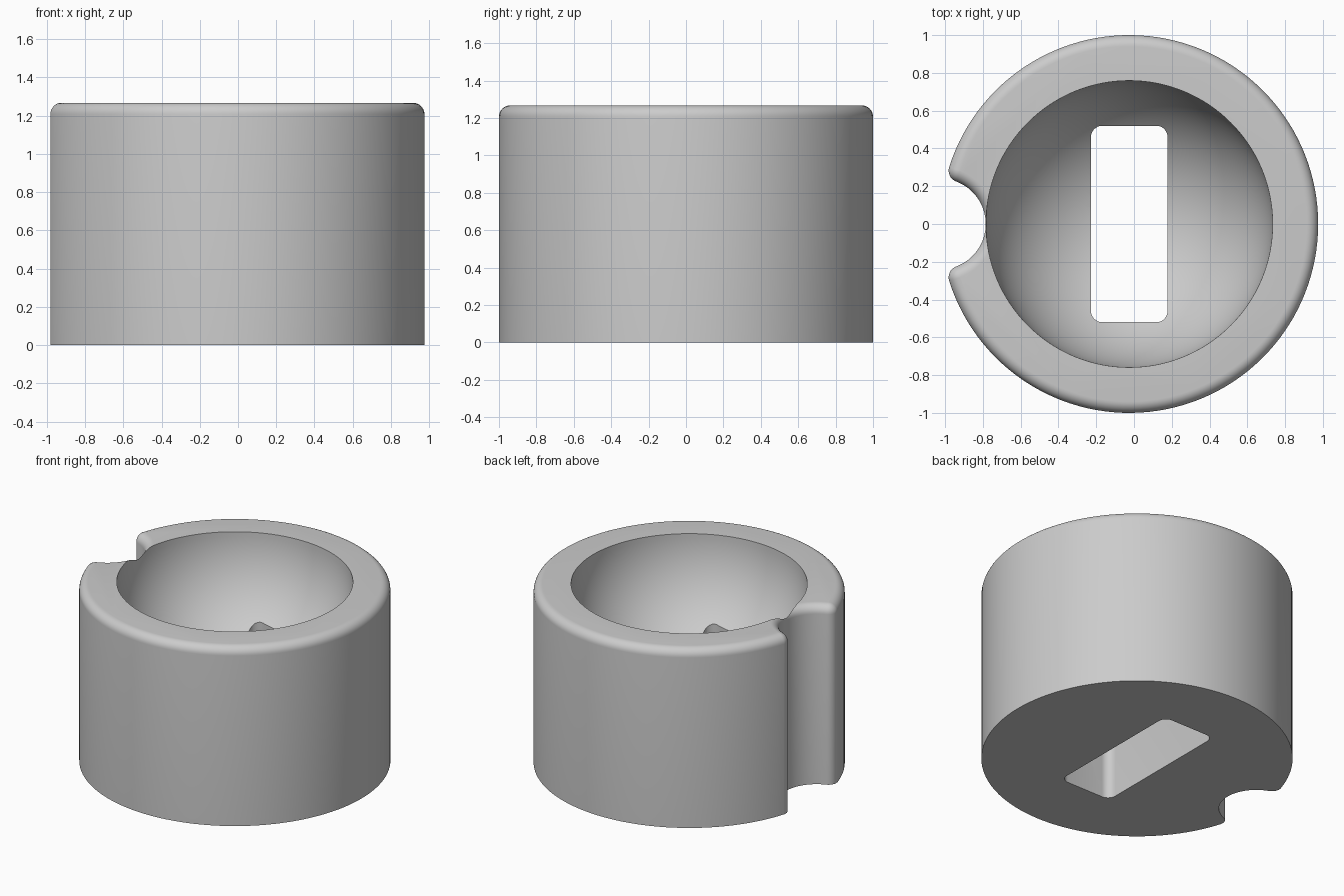
import bpy, bmesh, math

if "Cube" in bpy.data.objects:
    bpy.data.objects.remove(bpy.data.objects["Cube"])

H, R, BEVEL = 1.267, 1.0, 0.06      # height, outer radius, rounded top edge
CX = -0.025                         # axis of the body
NOTCH, LIP = 0.24, 0.062            # notch radius, rounding of its corners

grey = bpy.data.materials.new("grey")
grey.diffuse_color = (0.6, 0.6, 0.6, 1)
grey.use_nodes = True
grey.node_tree.nodes["Principled BSDF"].inputs["Base Color"].default_value = grey.diffuse_color


def arc(cx, cy, r, a0, a1, n):
    return [(cx + r * math.cos(a0 + (a1 - a0) * i / n),
             cy + r * math.sin(a0 + (a1 - a0) * i / n)) for i in range(n + 1)]


def loft(name, rings):
    """Closed solid through rings of equal point count, bottom to top."""
    bm = bmesh.new()
    loops = [[bm.verts.new(p) for p in ring] for ring in rings]
    n = len(loops[0])
    for a, b in zip(loops, loops[1:]):
        for i in range(n):
            j = (i + 1) % n
            bm.faces.new((a[i], a[j], b[j], b[i]))
    bm.faces.new(loops[0][::-1])
    bm.faces.new(loops[-1])
    me = bpy.data.meshes.new(name)
    bm.to_mesh(me)
    bm.free()
    ob = bpy.data.objects.new(name, me)
    bpy.context.collection.objects.link(ob)
    me.materials.append(grey)
    return ob


# Corner rounding is tangent to both the outer circle and the notch circle
fx = ((NOTCH + LIP) ** 2 - (R - LIP) ** 2 - R * R) / (2 * R)
fy = math.sqrt((R - LIP) ** 2 - fx * fx)
outer_a = math.atan2(fy, fx)
notch_a = math.atan2(fy, fx + R)


def outline(d):
    """Body outline inset by d, counter-clockwise."""
    pts = arc(0, 0, R - d, -outer_a, outer_a, 120)
    pts += arc(fx, fy, LIP - d, outer_a, notch_a + math.pi, 10)[1:]
    pts += arc(-R, 0, NOTCH + d, notch_a, -notch_a, 32)[1:]
    pts += arc(fx, -fy, LIP - d, math.pi - notch_a, 2 * math.pi - outer_a, 10)[1:-1]
    return [(x + CX, y) for x, y in pts]


# Round body with a side notch and a rounded top edge
rings = [[(x, y, 0) for x, y in outline(0)]]
for i in range(9):
    t = math.pi / 2 * i / 8
    z = H - BEVEL + BEVEL * math.sin(t)
    rings.append([(x, y, z) for x, y in outline(BEVEL * (1 - math.cos(t)))])
body = loft("round_holder", rings)

# Bowl cutter
bpy.ops.mesh.primitive_uv_sphere_add(segments=128, ring_count=64, radius=0.759,
                                     location=(CX, 0, H + 0.003))
bowl = bpy.context.object
bowl.name = "bowl_cutter"
bowl.data.materials.append(grey)

# Slot cutter with rounded corners
slot_pts = []
for k, (sx, sy) in enumerate(((1, 1), (-1, 1), (-1, -1), (1, -1))):
    a = k * math.pi / 2
    slot_pts += arc(CX + sx * 0.143, sy * 0.46, 0.06, a, a + math.pi / 2, 8)
slot = loft("slot_cutter", [[(x, y, z) for x, y in slot_pts] for z in (-0.2, 1.0)])

for cutter in (bowl, slot):
    mod = body.modifiers.new(cutter.name, 'BOOLEAN')
    mod.operation, mod.solver, mod.object = 'DIFFERENCE', 'EXACT', cutter
    bpy.ops.object.select_all(action='DESELECT')
    body.select_set(True)
    bpy.context.view_layer.objects.active = body
    bpy.ops.object.modifier_apply(modifier=mod.name)
    bpy.data.objects.remove(cutter)

bpy.ops.object.shade_smooth_by_angle(angle=math.radians(30))
